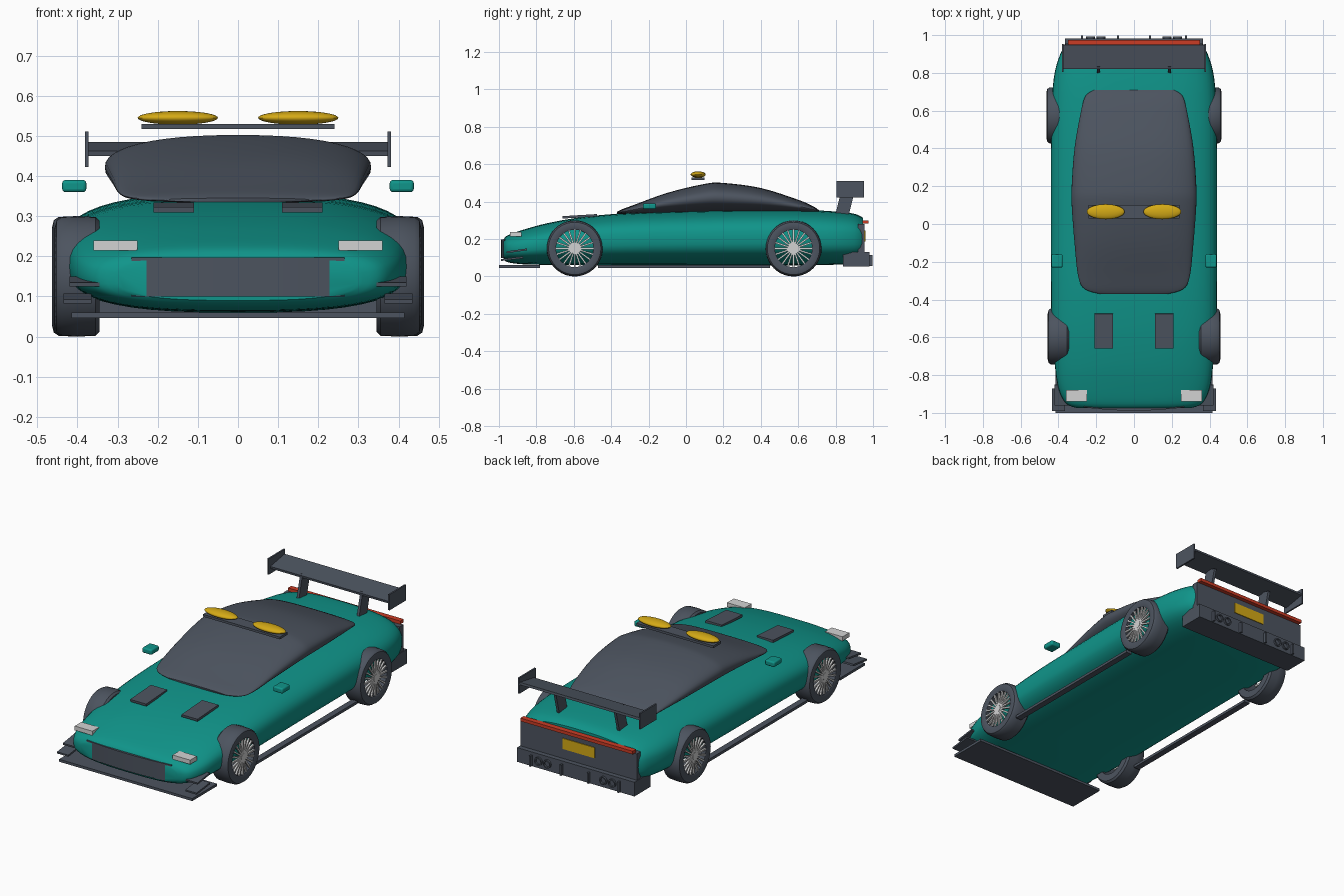
import bpy, bmesh
from math import sin, cos, pi, tau, radians
from mathutils import Matrix, Vector

cube = bpy.data.objects.get("Cube")
if cube:
    bpy.data.objects.remove(cube, do_unlink=True)


def material(name, rgb):
    m = bpy.data.materials.new(name)
    m.use_nodes = True
    m.diffuse_color = (*rgb, 1)
    m.node_tree.nodes["Principled BSDF"].inputs["Base Color"].default_value = (*rgb, 1)
    return m


teal = material("teal paint", (.005, .3, .255))
dark = material("dark grey", (.073, .088, .115))
silver = material("light grey", (.65, .65, .65))
yellow = material("yellow", (.66, .4, .008))
red = material("tail red", (.6, .045, .018))


def finish(name, bm, mat, mirror=False, smooth=True, bevel=0):
    bmesh.ops.recalc_face_normals(bm, faces=bm.faces)
    mesh = bpy.data.meshes.new(name)
    bm.to_mesh(mesh)
    bm.free()
    mesh.materials.append(mat)
    if smooth:
        for p in mesh.polygons:
            p.use_smooth = True
        mesh.set_sharp_from_angle(angle=radians(40))
    ob = bpy.data.objects.new(name, mesh)
    bpy.context.collection.objects.link(ob)
    if bevel:
        b = ob.modifiers.new("Bevel", "BEVEL")
        b.width, b.segments = bevel, 3
    if mirror:
        ob.modifiers.new("Mirror", "MIRROR")
    return ob


def skin(name, rings, mat, closed=False, mirror=False):
    """Bridge equal rings of points, capping the ends if not closed."""
    bm = bmesh.new()
    loops = [[bm.verts.new(p) for p in ring] for ring in rings]
    pairs = list(zip(loops, loops[1:]))
    if closed:
        pairs.append((loops[-1], loops[0]))
    else:
        bm.faces.new(loops[0])
        bm.faces.new(loops[-1])
    for a, b in pairs:
        for i in range(len(a)):
            j = (i + 1) % len(a)
            bm.faces.new((a[i], a[j], b[j], b[i]))
    return finish(name, bm, mat, mirror)


def resample(keys, steps=4):
    """Smooth curve through the key stations."""
    out = []
    for i in range(len(keys) - 1):
        a, b, c, d = (Vector(keys[max(0, min(k, len(keys) - 1))]) for k in range(i - 1, i + 3))
        for s in range(steps):
            t = s / steps
            out.append(b + (c - a) * t / 2 + (a - b * 2.5 + c * 2 - d / 2) * t**2
                       + ((b - c) * 3 + d - a) / 2 * t**3)
    return out + [Vector(keys[-1])]


def hull(name, keys, power, mat, count=48):
    """Loft of superellipse sections: y, half width, bottom, top."""
    def bulge(v):
        return (1 if v > 0 else -1) * abs(v) ** (2 / power)
    rings = []
    for y, w, lo, hi in resample(keys):
        angles = [tau * k / count for k in range(count)]
        rings.append([(w * bulge(cos(t)), y, (lo + hi) / 2 + (hi - lo) / 2 * bulge(sin(t)))
                      for t in angles])
    return skin(name, rings, mat)


def box(name, x, y, z, mat, tilt=0, mirror=False, bevel=0):
    bm = bmesh.new()
    spans = (x, y, z)
    mid = Vector([sum(s) / 2 for s in spans])
    size = [s[1] - s[0] for s in spans]
    bmesh.ops.create_cube(bm, size=1, matrix=Matrix.Translation(mid)
                          @ Matrix.Rotation(tilt, 4, "X") @ Matrix.Diagonal((*size, 1)))
    return finish(name, bm, mat, mirror, bool(bevel), bevel)


def lathe(name, profile, centre, axis, mat, count=40):
    """Closed ring profile (along axis, radius) turned about x or y, mirrored."""
    rings = []
    for k in range(count):
        t = tau * k / count
        ring = []
        for a, r in profile:
            p = (a, r * cos(t), r * sin(t)) if axis == "x" else (r * cos(t), a, r * sin(t))
            ring.append(Vector(p) + Vector(centre))
        rings.append(ring)
    return skin(name, rings, mat, closed=True, mirror=True)


# Body shell and cabin
hull("body", [(-.975, .3, .09, .2), (-.95, .36, .075, .222), (-.87, .4, .065, .25),
              (-.74, .42, .062, .285), (-.55, .435, .06, .318), (-.3, .44, .06, .34),
              (0, .44, .06, .35), (.4, .44, .06, .357), (.65, .435, .06, .355),
              (.8, .42, .063, .347), (.9, .39, .07, .335), (.945, .36, .085, .315)], 2.8, teal)
hull("cabin", [(-.37, .18, .335, .345), (-.345, .26, .333, .358), (-.28, .295, .333, .382),
               (-.1, .315, .335, .447), (.1, .33, .34, .495), (.2, .33, .34, .5),
               (.4, .315, .34, .473), (.6, .28, .34, .41), (.68, .255, .34, .375),
               (.71, .21, .345, .355)], 2.3, dark)

# Curved grille panel
rings = []
for k in range(13):
    x = -.265 + .53 * k / 12
    y = -.988 + .25 * x * x
    rings.append([(x, y, .1), (x, y + .04, .1), (x, y + .04, .197), (x, y, .197)])
skin("grille", rings, dark)

# Nose: lamps, splitter, canards, bonnet vents
box("headlight", (.25, .36), (-.94, -.88), (.215, .239), silver, mirror=True)
box("splitter", (-.415, .415), (-1, -.78), (.046, .06), dark)
box("upper_canard", (.345, .42), (-.96, -.85), (.132, .142), dark, .14, True)
box("lower_canard", (.365, .435), (-.99, -.87), (.09, .1), dark, .12, True)
box("bonnet_vent", (.11, .21), (-.66, -.475), (.315, .328), dark, .06, True)

# Sides: skirts and mirrors
box("side_skirt", (.395, .43), (-.47, .45), (.045, .06), dark, mirror=True)
box("wing_mirror", (.378, .438), (-.23, -.16), (.36, .39), teal, mirror=True, bevel=.008)

# Wheels: open tyre, hub and thin spokes
tyre = [(-.055, .1), (-.055, .138), (-.045, .148), (0, .15), (.04, .148),
        (.052, .14), (.057, .12), (.05, .1)]
for label, wx, wy in (("front", .4, -.595), ("rear", .407, .575)):
    lathe(label + "_tyre", tyre, (wx, wy, .15), "x", dark)
    bm = bmesh.new()
    for k in range(20):
        place = Matrix.Translation((wx + .045, wy, .15)) @ Matrix.Rotation(tau * k / 20, 4, "X")
        bmesh.ops.create_cube(bm, size=1, matrix=place @ Matrix.Translation((0, 0, .057))
                              @ Matrix.Diagonal((.01, .009, .09, 1)))
    bmesh.ops.create_cone(bm, cap_ends=True, segments=20, radius1=.02, radius2=.02, depth=.014,
                          matrix=Matrix.Translation((wx + .045, wy, .15))
                          @ Matrix.Rotation(pi / 2, 4, "Y"))
    finish(label + "_spokes", bm, silver, mirror=True, smooth=False)

# Roof light bar
box("light_bar", (-.24, .24), (.03, .1), (.517, .53), dark)
bm = bmesh.new()
bmesh.ops.create_uvsphere(bm, u_segments=32, v_segments=16, radius=1,
                          matrix=Matrix.Translation((.15, .065, .545))
                          @ Matrix.Diagonal((.1, .04, .017, 1)))
finish("roof_lamp", bm, yellow, mirror=True)

# Rear wing
box("wing_blade", (-.375, .375), (.82, .95), (.461, .474), dark, .17)
box("wing_end_plate", (.372, .381), (.805, .952), (.422, .511), dark, mirror=True)
box("wing_support", (.18, .195), (.815, .885), (.325, .46), dark, -.25, True)

# Tail: panel, light strip, plate, bumper with fins and exhausts
box("rear_panel", (-.362, .362), (.92, .955), (.1, .28), dark)
box("tail_light", (-.35, .35), (.945, .975), (.282, .3), red)
box("rear_plate", (-.1, .1), (.95, .959), (.187, .247), yellow)
box("rear_bumper", (-.366, .366), (.84, .982), (.052, .132), dark)
for fin in (.085, .275):
    box("diffuser_fin", (fin - .005, fin + .005), (.97, .998), (.055, .115), dark, mirror=True)
for pipe in (.175, .23):
    lathe("exhaust", [(-.02, .016), (-.02, .023), (.01, .023), (.01, .016)],
          (pipe, .982, .092), "y", dark, 20)
